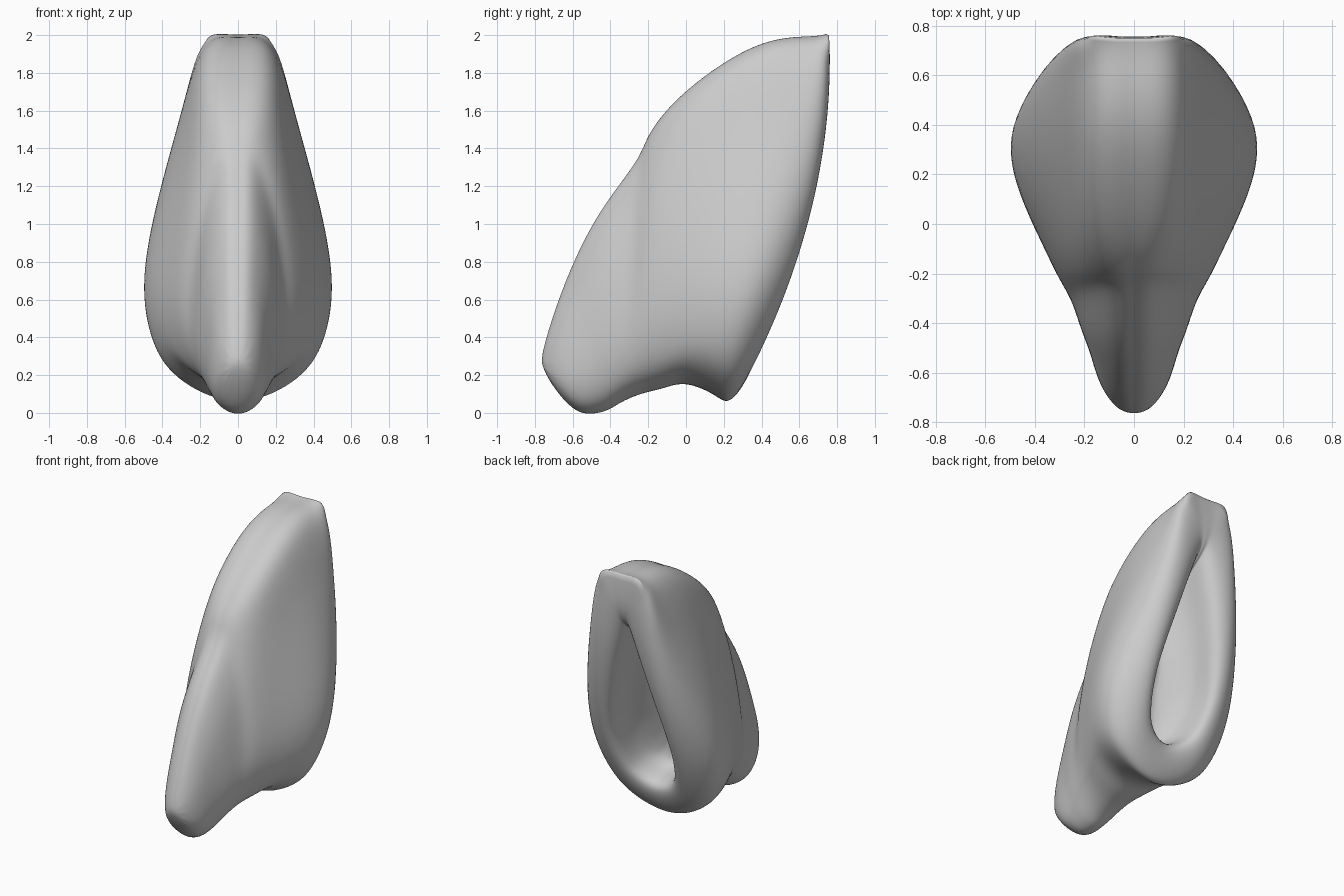
import bpy
import bmesh
from mathutils import Vector

default_cube = bpy.data.objects.get("Cube")
if default_cube:
    bpy.data.objects.remove(default_cube, do_unlink=True)

# Half outline of every section:
# height fraction, share of belly width, share of crest width, share of belly on the nose
HALF_PROFILE = [
    (.05, .62, 0, .52),
    (.15, .90, 0, .84),
    (.32, 1, 0, 1),
    (.55, .72, .3, .95),
    (.78, .36, .6, .76),
    (.95, 0, 1, .44),
    (1, 0, .48, .18),
]

# Sections: top y, top z, bottom y, bottom z, belly width, crest width, backward bow, nose blend
HOLLOW = [
    (.36, 1.28, .12, .48, .08, .03, .03),
    (.54, 1.50, .20, .35, .20, .04, .05),
    (.735, 1.66, .355, .28, .23, .045, .06),
]
RIM = (.75, 1.995, .24, .065, .36, .20, .145)
SHELL = [
    (.65, 1.985, .155, .09, .50, .205, .07),
    (.37, 1.945, 0, .15, .46, .205, .02),
    (0, 1.70, -.12, .125, .37, .19, 0, .25),
    (-.19, 1.48, -.23, .10, .305, .11, 0, .65),
    (-.26, 1.33, -.33, .06, .255, .07, 0, .75),
    (-.45, 1.07, -.40, .02, .215, 0, 0, 1),
    (-.60, .78, -.47, 0, .175, 0, 0, 1),
    (-.70, .52, -.595, .015, .135, 0, -.01, 1),
    (-.752, .34, -.725, .18, .06, 0, -.008, 1),
]


def section(top_y, top_z, low_y, low_z, belly, crest, bow, nose=0):
    """Closed, mirror-symmetric loop of points in a tilted, bowed plane."""
    def point(x, v):
        y = low_y + (top_y - low_y) * v + bow * 4 * v * (1 - v)
        return Vector((x, y, low_z + (top_z - low_z) * v))

    side = [point((1 - nose) * (a * belly + b * crest) + nose * c * belly, v)
            for v, a, b, c in HALF_PROFILE]
    mirrored = [Vector((-p.x, p.y, p.z)) for p in reversed(side)]
    return [point(0, 0)] + side + [point(0, 1)] + mirrored


# Loft the sections into one skin, from the hollow floor over the rim to the nose tip
bm = bmesh.new()
rings = [[bm.verts.new(p) for p in section(*s)] for s in HOLLOW + [RIM] + SHELL]
count = len(rings[0])
for first, second in zip(rings, rings[1:]):
    for i in range(count):
        j = (i + 1) % count
        bm.faces.new((first[i], first[j], second[j], second[i]))
bm.faces.new(rings[0])
bm.faces.new(rings[-1])
bmesh.ops.recalc_face_normals(bm, faces=bm.faces)

# Crisp lip at the top of the rim
crease = bm.edges.layers.float.new("crease_edge")
rim_verts = set(rings[len(HOLLOW)])
for edge in bm.edges:
    if all(v in rim_verts and v.co.z > 1.85 for v in edge.verts):
        edge[crease] = 0.8

mesh = bpy.data.meshes.new("hollow_hood")
bm.to_mesh(mesh)
bm.free()
hood = bpy.data.objects.new("hollow_hood", mesh)
bpy.context.collection.objects.link(hood)

# Smooth skin
smooth = hood.modifiers.new("smooth_skin", "SUBSURF")
smooth.levels = smooth.render_levels = 3
for polygon in mesh.polygons:
    polygon.use_smooth = True

# Adjust the control cage so that the smooth skin passes close to the sections
targets = [v.co.copy() for v in mesh.vertices]
for step in range(2):
    graph = bpy.context.evaluated_depsgraph_get()
    skin = hood.evaluated_get(graph)
    reached = [v.co.copy() for v in skin.to_mesh().vertices[:len(targets)]]
    skin.to_mesh_clear()
    for vert, target, actual in zip(mesh.vertices, targets, reached):
        vert.co += 0.8 * (target - actual)
    mesh.update()
    mesh.update_tag()

# Plain grey
grey = bpy.data.materials.new("light_grey")
grey.use_nodes = True
colour = (0.6, 0.6, 0.6, 1.0)
grey.diffuse_color = colour
grey.node_tree.nodes["Principled BSDF"].inputs["Base Color"].default_value = colour
mesh.materials.append(grey)
